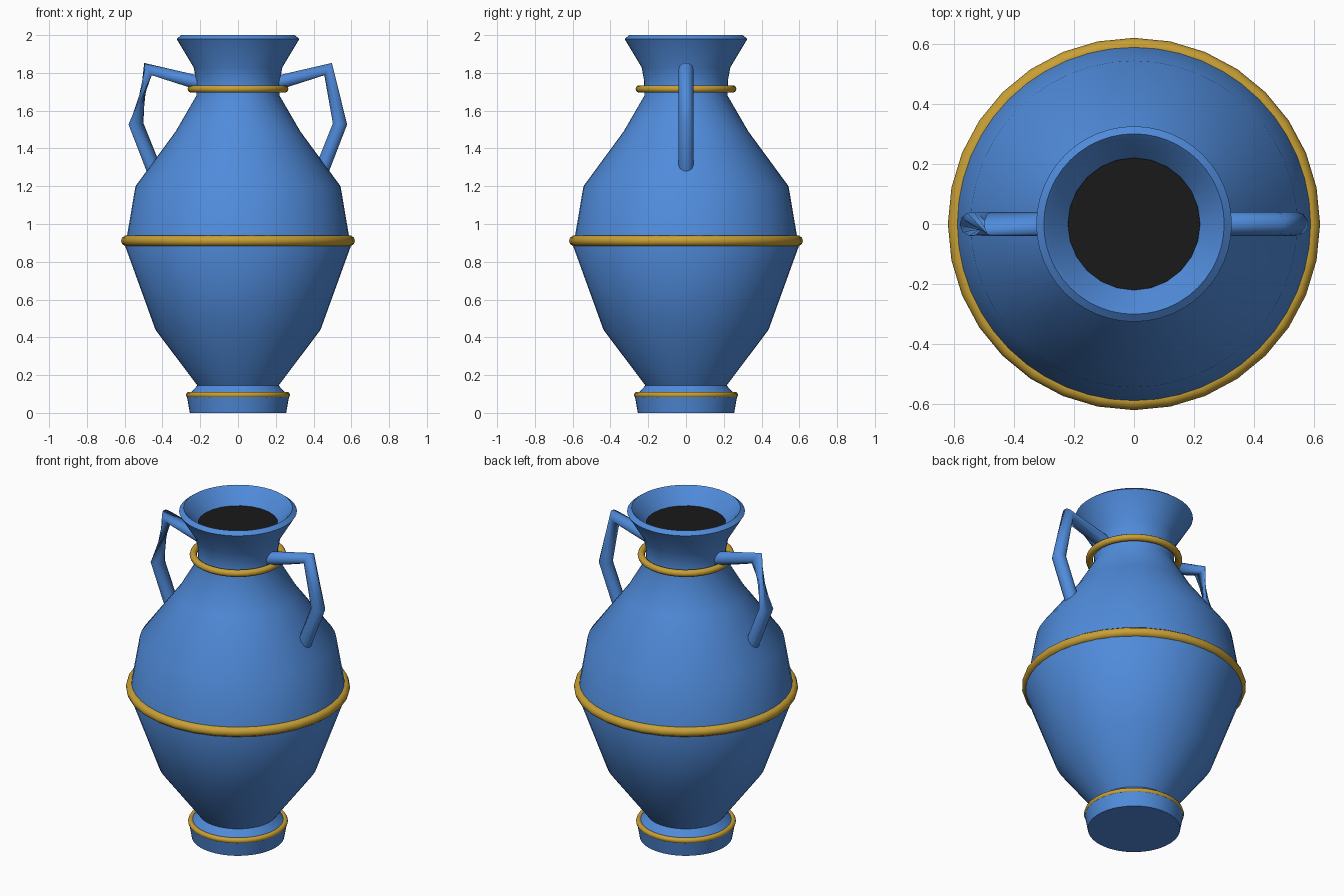
import bpy, bmesh
from math import radians, pi, sin, cos

if "Cube" in bpy.data.objects:
    bpy.data.objects.remove(bpy.data.objects["Cube"])


def material(name, rgb):
    mat = bpy.data.materials.new(name)
    mat.diffuse_color = (*rgb, 1)
    mat.use_nodes = True
    mat.node_tree.nodes["Principled BSDF"].inputs["Base Color"].default_value = mat.diffuse_color
    return mat


BLUE = material("blue_glaze", (0.08, 0.26, 0.71))
GOLD = material("gold", (0.58, 0.35, 0.035))
DARK = material("dark_inside", (0.01, 0.01, 0.011))


def smooth(obj, angle):
    bpy.ops.object.select_all(action='DESELECT')
    obj.select_set(True)
    bpy.context.view_layer.objects.active = obj
    bpy.ops.object.shade_smooth_by_angle(angle=radians(angle))


def lathe(name, profile, sides, mat):
    """Revolve (radius, height) points around z and close the bottom."""
    bm = bmesh.new()
    rings = [[bm.verts.new((r * cos(2 * pi * i / sides), r * sin(2 * pi * i / sides), z))
              for i in range(sides)] for r, z in profile]
    for low, high in zip(rings, rings[1:]):
        for i in range(sides):
            j = (i + 1) % sides
            bm.faces.new((low[i], low[j], high[j], high[i]))
    bm.faces.new(rings[0][::-1])
    mesh = bpy.data.meshes.new(name)
    bm.to_mesh(mesh)
    bm.free()
    obj = bpy.data.objects.new(name, mesh)
    bpy.context.collection.objects.link(obj)
    mesh.materials.append(mat)
    smooth(obj, 50)
    return obj


def band(name, z, major, minor):
    bpy.ops.mesh.primitive_torus_add(location=(0, 0, z), major_radius=major, minor_radius=minor,
                                     major_segments=32, minor_segments=10)
    obj = bpy.context.object
    obj.name = name
    obj.data.materials.append(GOLD)
    smooth(obj, 60)


def handle(name, side, twist):
    """Bent round rod in the xz plane; twist turns its lower half."""
    path = [(0.20, 1.745), (0.477, 1.82), (0.54, 1.53), (0.43, 1.25)]
    curve = bpy.data.curves.new(name, 'CURVE')
    curve.dimensions = '3D'
    curve.bevel_depth = 0.04
    curve.bevel_resolution = 3
    curve.use_fill_caps = True
    spline = curve.splines.new('POLY')
    spline.points.add(len(path) - 1)
    for i, (point, (x, z)) in enumerate(zip(spline.points, path)):
        point.co = (side * x, 0, z, 1)
        point.tilt = radians(twist) if i > 1 else 0
    curve.materials.append(BLUE)
    bpy.context.collection.objects.link(bpy.data.objects.new(name, curve))


# Vase body: foot, belly, shoulder, neck, flared rim and inner funnel
lathe("vase_body", [
    (0.255, 0.0), (0.27, 0.085), (0.215, 0.145), (0.437, 0.44), (0.60, 0.89),
    (0.587, 0.94), (0.543, 1.20), (0.33, 1.49), (0.22, 1.68), (0.222, 1.76),
    (0.235, 1.83), (0.325, 1.98), (0.30, 2.0), (0.285, 1.985), (0.215, 1.895)], 48, BLUE)

# Dark disc filling the mouth
bpy.ops.mesh.primitive_circle_add(vertices=24, radius=0.22, fill_type='NGON', location=(0, 0, 1.91))
mouth = bpy.context.object
mouth.name = "mouth_disc"
mouth.data.materials.append(DARK)

# Gold bands
band("foot_band", 0.095, 0.26, 0.016)
band("belly_band", 0.911, 0.59, 0.029)
band("neck_band", 1.715, 0.247, 0.02)

# Handles, the left one twisted between its two bends
handle("right_handle", 1, 0)
handle("left_handle", -1, 120)
